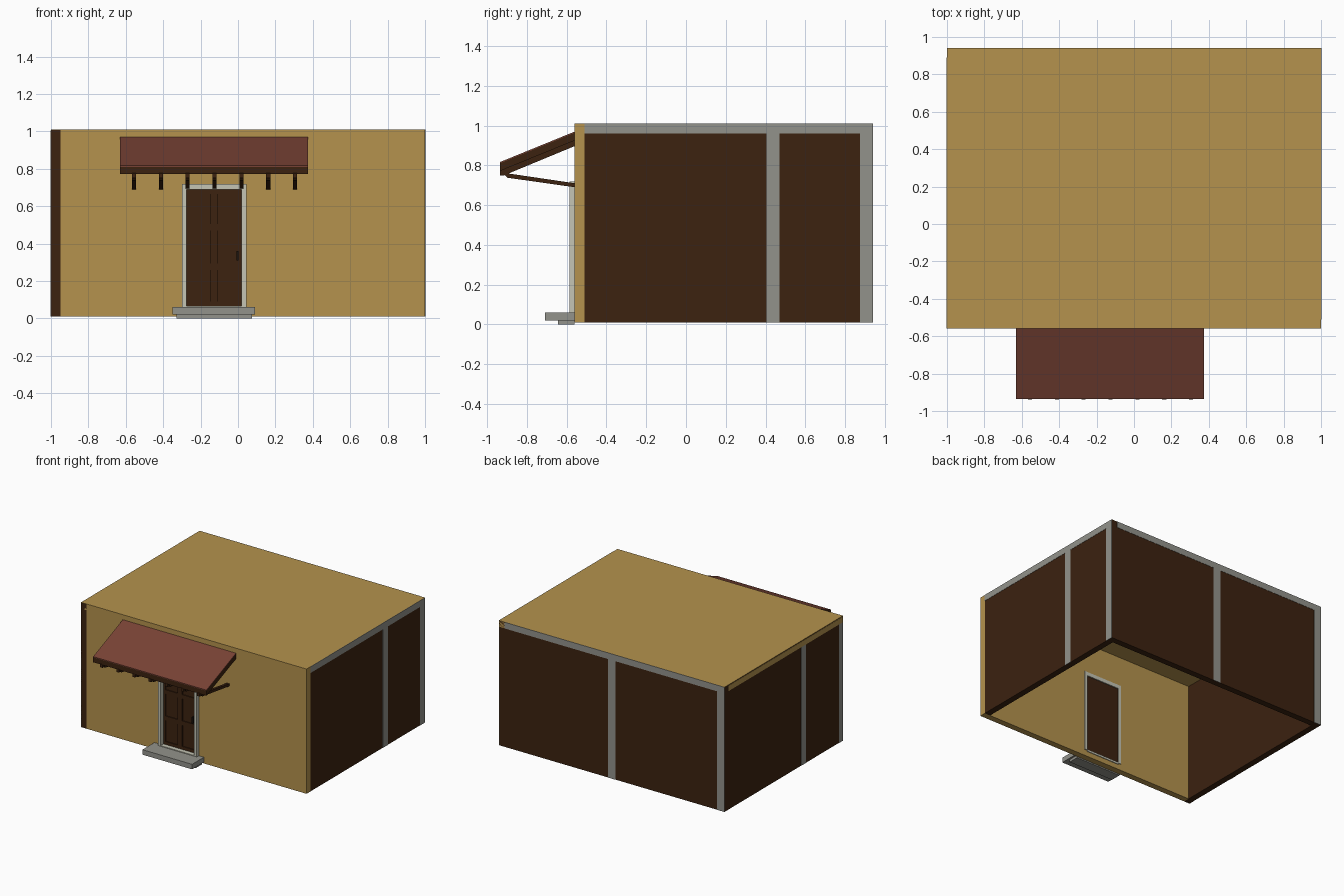
import bpy, bmesh

if "Cube" in bpy.data.objects:
    bpy.data.objects.remove(bpy.data.objects["Cube"])


def material(name, rgb):
    m = bpy.data.materials.new(name)
    m.diffuse_color = (*rgb, 1)
    m.use_nodes = True
    m.node_tree.nodes["Principled BSDF"].inputs["Base Color"].default_value = m.diffuse_color
    return m


TAN = material("tan_plaster", (0.46, 0.29, 0.075))
BROWN = material("dark_brown_wood", (0.045, 0.016, 0.005))
RED = material("red_roofing", (0.19, 0.055, 0.035))
GREY = material("grey_stone", (0.29, 0.29, 0.26))
CREAM = material("pale_frame", (0.56, 0.56, 0.46))
BLACK = material("dark_metal", (0.012, 0.007, 0.004))


def finish(name, bm, mat):
    bmesh.ops.recalc_face_normals(bm, faces=bm.faces)
    me = bpy.data.meshes.new(name)
    bm.to_mesh(me)
    bm.free()
    me.materials.append(mat)
    ob = bpy.data.objects.new(name, me)
    bpy.context.collection.objects.link(ob)
    return ob


def box(name, x, y, z, mat):
    bm = bmesh.new()
    bmesh.ops.create_cube(bm, size=1)
    for v in bm.verts:
        v.co = [a[0] if c < 0 else a[1] for c, a in zip(v.co, (x, y, z))]
    return finish(name, bm, mat)


def side_profile(name, x, yz, mat):
    """Extrude a (y, z) outline between two x positions."""
    bm = bmesh.new()
    f = bm.faces.new([bm.verts.new((x[0], y, z)) for y, z in yz])
    ext = bmesh.ops.extrude_face_region(bm, geom=[f])["geom"]
    bmesh.ops.translate(bm, vec=(x[1] - x[0], 0, 0),
                        verts=[g for g in ext if isinstance(g, bmesh.types.BMVert)])
    return finish(name, bm, mat)


X0, X1, Y0, Y1, Z0, Z1 = -1, 1, -0.56, 0.94, 0.01, 1.01
T = 0.05      # wall thickness
E = 0.002     # trim plate thickness
FRONT = (Y0, Y0 + T)
DX, DZ = (-0.28, 0.025), (0.06, 0.695)   # door opening

# Front wall around the door opening
box("front_wall_left", (X0 + T, DX[0]), FRONT, (Z0, Z1), TAN)
box("front_wall_right", (DX[1], X1), FRONT, (Z0, Z1), TAN)
box("front_wall_above_door", DX, FRONT, (DZ[1], Z1), TAN)
box("front_wall_below_door", DX, FRONT, (Z0, DZ[0]), TAN)

# Brown side and back walls, roof slab; the bottom stays open
box("left_wall", (X0, X0 + T), (Y0, Y1 - T), (Z0, Z1 - E), BROWN)
box("right_wall", (X1 - T, X1), (Y0 + T, Y1 - T), (Z0, Z1 - E), BROWN)
box("back_wall", (X0, X1), (Y1 - T, Y1), (Z0, Z1 - E), BROWN)
box("roof", (X0, X1), (Y0, Y1), (Z1 - T, Z1), TAN)

# Grey trim on the right wall
RX = (X1 - E, X1 + E)
box("right_top_beam", RX, (Y0 + T, Y1), (Z1 - T, Z1), GREY)
box("right_middle_post", RX, (0.405, 0.47), (Z0, Z1 - T), GREY)
box("right_corner_post", RX, (0.875, Y1), (Z0, Z1 - T), GREY)

# Grey trim on the back wall
BY = (Y1 - E, Y1 + E)
box("back_top_beam", (X0, X1 - T), BY, (Z1 - T, Z1), GREY)
box("back_middle_post", (-0.035, 0.03), BY, (Z0, Z1 - T), GREY)
box("back_corner_post", (X0, X0 + 0.065), BY, (Z0, Z1 - T), GREY)

# Trim on the left wall
LX = (X0 - E, X0 + E)
box("left_top_beam", LX, (Y0, Y1 - T), (Z1 - T, Z1 - 0.006), TAN)
box("left_middle_post", LX, (-0.09, -0.03), (Z0, Z1 - T), GREY)
box("left_corner_post", LX, (Y0, Y0 + T), (Z0, Z1 - T), GREY)

# Door frame, reaching through the wall
FY = (-0.587, Y0 + T + 0.006)
box("door_frame_left", (-0.30, -0.275), FY, (0.06, 0.72), CREAM)
box("door_frame_right", (0.02, 0.045), FY, (0.06, 0.72), CREAM)
box("door_frame_top", (-0.275, 0.02), FY, (0.69, 0.72), CREAM)
box("door_sill", (-0.275, 0.02), FY, (0.05, 0.066), CREAM)

# Door with raised stiles and rails
box("door", (-0.275, 0.02), (-0.545, -0.512), (0.066, 0.69), BROWN)
RY = (-0.555, -0.544)
box("door_center_stile", (-0.147, -0.108), RY, (0.085, 0.685), BROWN)
for i, (z0, z1) in enumerate([(0.066, 0.09), (0.26, 0.295), (0.47, 0.505), (0.665, 0.69)]):
    box(f"door_rail_{i}", (-0.26, 0.005), (-0.552, -0.544), (z0, z1), BROWN)
for i, x in enumerate([(-0.275, -0.255), (0.0, 0.02)]):
    box(f"door_side_stile_{i}", x, (-0.552, -0.544), (0.066, 0.69), BROWN)
box("door_handle", (-0.008, 0.002), (-0.575, -0.55), (0.31, 0.36), BLACK)

# Entrance steps
box("upper_step", (-0.35, 0.09), (-0.71, Y0), (0.02, 0.06), GREY)
box("lower_step", (-0.33, 0.075), (-0.645, Y0), (0.0, 0.02), GREY)

# Awning: brown slab with a red top sheet
AX = (-0.63, 0.375)
side_profile("awning_slab", AX,
             [(Y0, 0.964), (-0.935, 0.811), (-0.935, 0.772), (Y0, 0.925)], BROWN)
side_profile("awning_roofing", AX,
             [(Y0, 0.97), (-0.935, 0.817), (-0.935, 0.811), (Y0, 0.964)], RED)

# Awning rafters and struts
for i in range(7):
    c = -0.556 + i * 0.1435
    rx = (c - 0.011, c + 0.011)
    side_profile(f"awning_rafter_{i}", rx,
                 [(Y0, 0.93), (-0.937, 0.776), (-0.937, 0.75), (-0.915, 0.75), (Y0, 0.897)], BROWN)
    side_profile(f"awning_strut_{i}", rx,
                 [(Y0, 0.71), (-0.92, 0.763), (-0.90, 0.738), (Y0, 0.69)], BROWN)
